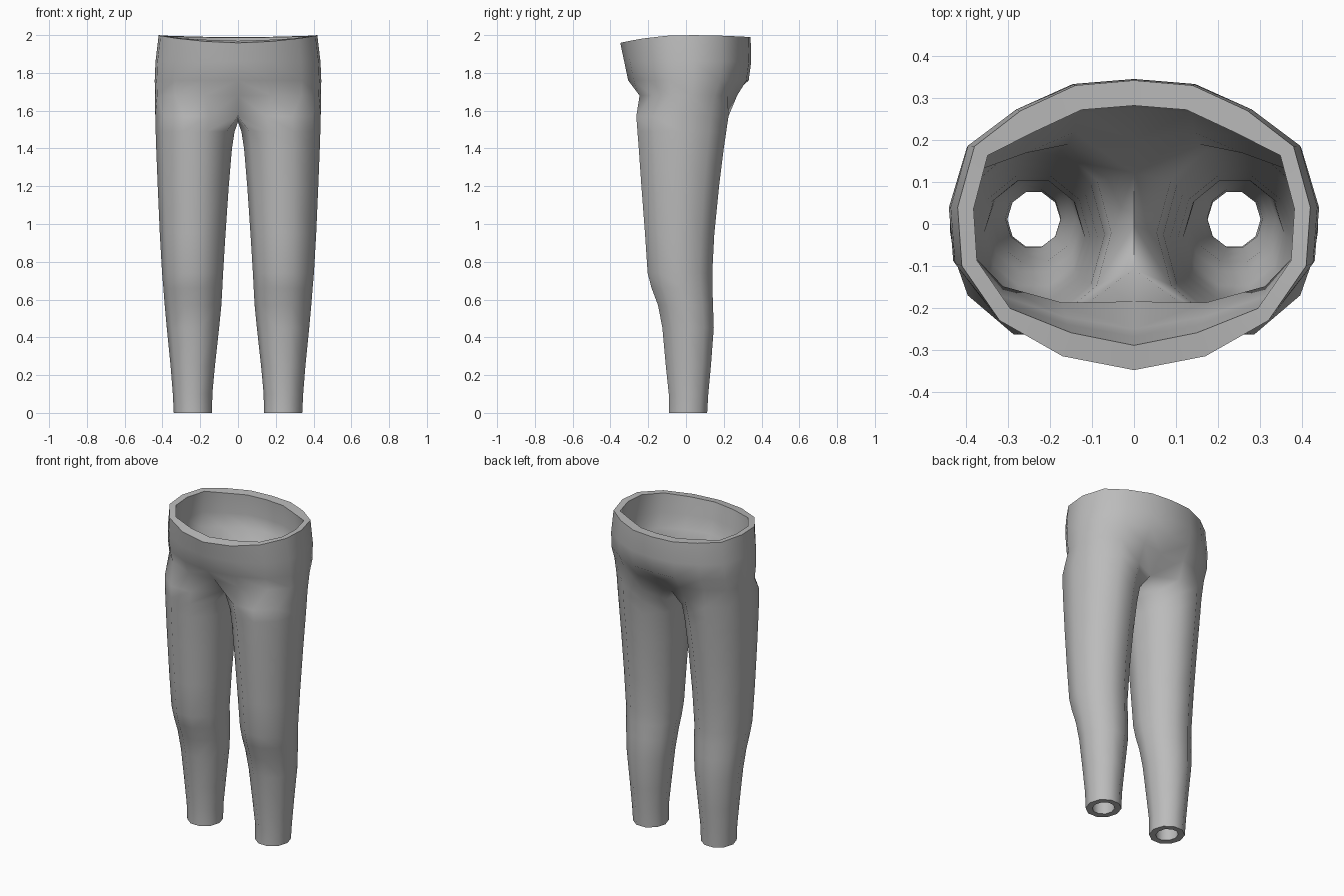
import bpy, bmesh, math

if "Cube" in bpy.data.objects:
    bpy.data.objects.remove(bpy.data.objects["Cube"])

grey = bpy.data.materials.new("grey cloth")
grey.diffuse_color = (0.5, 0.5, 0.5, 1)
grey.use_nodes = True
grey.node_tree.nodes["Principled BSDF"].inputs["Base Color"].default_value = grey.diffuse_color

# Leg sections: z, inner x, outer x, front y, back y
LEG = [
    (0.00, 0.137, 0.340, -0.090, 0.112),
    (0.10, 0.136, 0.345, -0.091, 0.118),
    (0.25, 0.122, 0.357, -0.107, 0.132),
    (0.45, 0.100, 0.377, -0.125, 0.147),
    (0.57, 0.088, 0.388, -0.148, 0.143),
    (0.66, 0.083, 0.395, -0.182, 0.140),
    (0.74, 0.079, 0.402, -0.203, 0.139),
    (0.95, 0.066, 0.414, -0.217, 0.150),
    (1.20, 0.049, 0.425, -0.236, 0.175),
    (1.40, 0.032, 0.433, -0.250, 0.200),
    (1.49, 0.018, 0.436, -0.257, 0.213),
]
# Half outline of the waist, from back middle to front middle
WAIST = [(0, 0.342), (0.14, 0.33), (0.27, 0.27), (0.38, 0.185), (0.42, 0.04),
         (0.41, -0.1), (0.32, -0.23), (0.17, -0.315), (0, -0.348)]
# Hip sections: z, x scale, back scale, front scale
HIPS = [
    (1.68, 1.045, 0.82, 0.78),
    (1.76, 1.05, 0.97, 0.88),
    (1.86, 1.04, 1.01, 0.94),
    (None, 1.00, 1.00, 1.00),
]


def leg_ring(z, xi, xo, yf, yb):
    """Ten points: back middle, seven outer points, front middle, inner middle."""
    cx, cy, rx, ry = (xi + xo) / 2, (yf + yb) / 2, (xo - xi) / 2, (yb - yf) / 2
    pts = []
    for i in range(10):
        a = math.radians(144 - 36 * i)
        pts.append((cx + rx * math.cos(a), cy + ry * math.sin(a) / 0.951, z))
    return pts


bm = bmesh.new()
rings = [[bm.verts.new(p) for p in leg_ring(*row)] for row in LEG]

# Crotch section: inner points lie on the centre line
top = leg_ring(1.57, 0.0, 0.438, -0.263, 0.225)
top[0], top[8], top[9] = (0, 0.15, 1.575), (0, -0.14, 1.575), (0, 0.0, 1.54)
rings.append([bm.verts.new(p) for p in top])
for a, b in zip(rings, rings[1:]):
    for i in range(10):
        j = (i + 1) % 10
        bm.faces.new((a[i], b[i], b[j], a[j]))

# Hips and waistband
prev = rings[-1]
for z, sx, sb, sf in HIPS:
    ring = []
    for x, y in WAIST:
        rim = 2 - (0.34 if y < 0 else 0.09) * y * y
        yy = y * (sb if y > 0 else sf)
        if z == 1.68 and x == 0:          # cleft above the crotch
            yy *= 0.88
        ring.append(bm.verts.new((x * sx, yy, z or rim)))
    for i in range(8):
        bm.faces.new((prev[i], ring[i], ring[i + 1], prev[i + 1]))
    prev = ring
bmesh.ops.recalc_face_normals(bm, faces=bm.faces)
# Make the normals of the open shell point outward
bm.faces.ensure_lookup_table()
f = max(bm.faces, key=lambda f: f.calc_center_median().x)
if f.normal.x < 0:
    bmesh.ops.reverse_faces(bm, faces=bm.faces)

mesh = bpy.data.meshes.new("trousers")
bm.to_mesh(mesh)
bm.free()
mesh.materials.append(grey)
trousers = bpy.data.objects.new("trousers", mesh)
bpy.context.collection.objects.link(trousers)

# Cloth is thicker at the front and back of the waist
group = trousers.vertex_groups.new(name="thickness")
for v in mesh.vertices:
    thick = v.co.z > 1.65 and abs(v.co.x) < 0.3
    group.add([v.index], 1.0 if thick else 0.64, 'REPLACE')

mirror = trousers.modifiers.new("mirror", 'MIRROR')
mirror.use_clip = True
mirror.merge_threshold = 0.001
shell = trousers.modifiers.new("cloth", 'SOLIDIFY')
shell.thickness = 0.06
shell.offset = -1
shell.vertex_group = "thickness"

bpy.context.view_layer.objects.active = trousers
trousers.select_set(True)
bpy.ops.object.convert(target='MESH')
bpy.ops.object.shade_smooth_by_angle(angle=math.radians(50))
